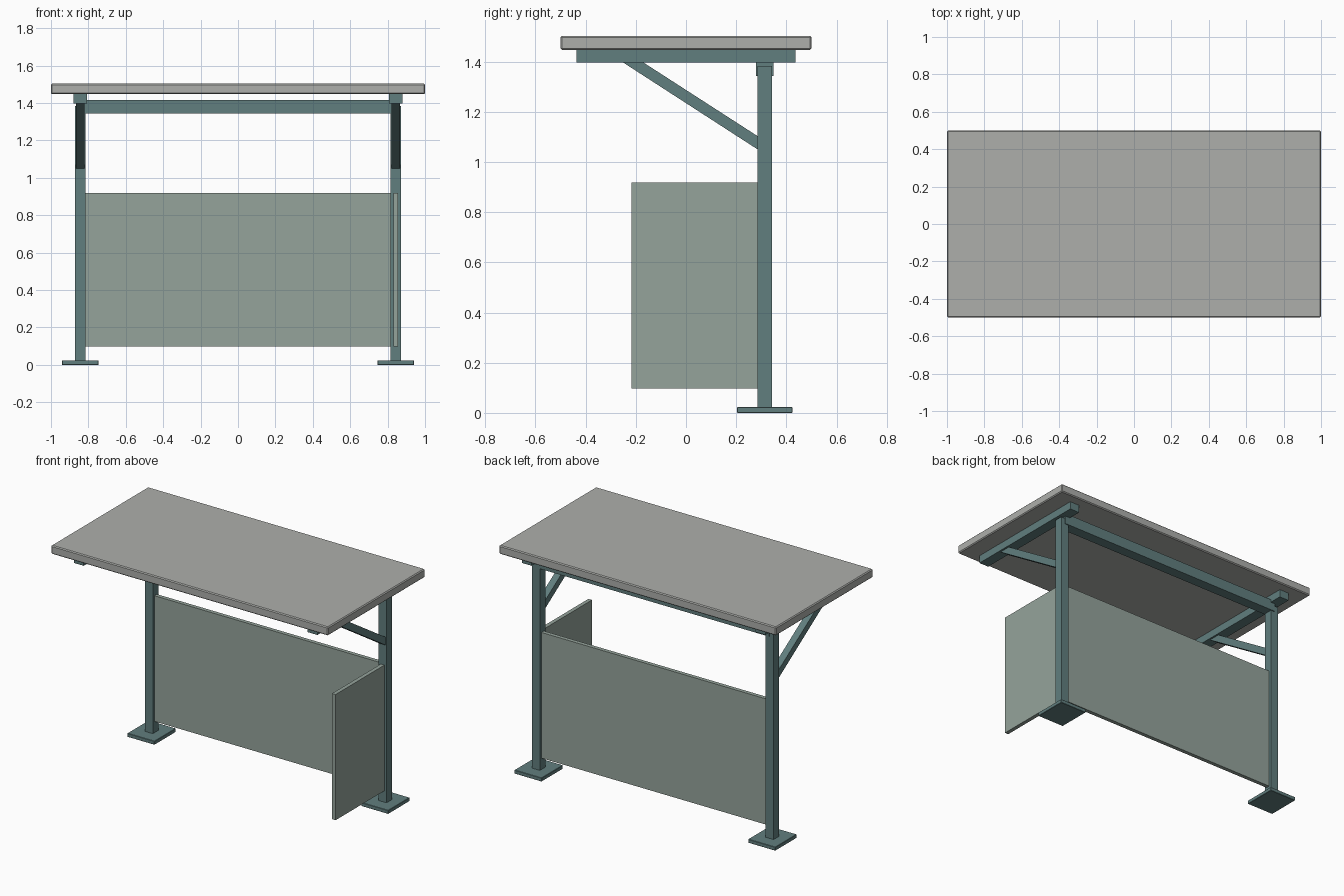
import bpy, bmesh

if "Cube" in bpy.data.objects:
    bpy.data.objects.remove(bpy.data.objects["Cube"])


def material(name, rgb):
    m = bpy.data.materials.new(name)
    m.diffuse_color = (*rgb, 1)
    m.use_nodes = True
    m.node_tree.nodes["Principled BSDF"].inputs["Base Color"].default_value = m.diffuse_color
    return m


STEEL = material("teal_steel", (0.12, 0.21, 0.21))
PANEL = material("panel_green_grey", (0.30, 0.37, 0.33))
ROOF = material("roof_grey", (0.42, 0.43, 0.41))


def prism(name, yz, x0, x1, mat, bevel=0):
    """Extrude a y-z profile from x0 to x1."""
    bm = bmesh.new()
    face = bm.faces.new([bm.verts.new((x0, y, z)) for y, z in yz])
    ext = bmesh.ops.extrude_face_region(bm, geom=[face])["geom"]
    bmesh.ops.translate(bm, vec=(x1 - x0, 0, 0),
                        verts=[v for v in ext if isinstance(v, bmesh.types.BMVert)])
    bmesh.ops.recalc_face_normals(bm, faces=bm.faces)
    mesh = bpy.data.meshes.new(name)
    bm.to_mesh(mesh)
    bm.free()
    mesh.materials.append(mat)
    ob = bpy.data.objects.new(name, mesh)
    bpy.context.collection.objects.link(ob)
    if bevel:
        mod = ob.modifiers.new("Bevel", "BEVEL")
        mod.width, mod.segments = bevel, 1
    return ob


def box(name, x, y, z, mat, bevel=0):
    prof = [(y[0], z[0]), (y[1], z[0]), (y[1], z[1]), (y[0], z[1])]
    return prism(name, prof, x[0], x[1], mat, bevel)


def around(c, width):
    return (c - width / 2, c + width / 2)


PX, PY = 0.8435, 0.314   # post centre

# roof slab
box("roof", (-1, 1), (-0.5, 0.5), (1.447, 1.503), ROOF, 0.006)

# the two cantilever frames
for side, s in (("left", -1), ("right", 1)):
    cx = s * PX
    box(side + "_base_plate", around(cx, 0.196), around(PY, 0.22), (0, 0.024), STEEL, 0.002)
    box(side + "_post", around(cx, 0.058), around(PY, 0.058), (0.02, 1.383), STEEL)
    box(side + "_roof_arm", around(cx, 0.07), (-0.436, 0.436), (1.396, 1.448), STEEL)
    brace = [(-0.251, 1.397), (-0.17, 1.397), (0.286, 1.103), (0.286, 1.05)]
    prism(side + "_brace", brace, *around(cx, 0.045), STEEL)

# rear beam joining the posts
box("rear_beam", (-PX, PX), around(PY, 0.07), (1.343, 1.415), STEEL)

# wind panels: full back, right side only
box("back_panel", (-0.816, 0.816), around(PY, 0.026), (0.098, 0.918), PANEL)
box("side_panel", around(PX, 0.026), (-0.217, 0.286), (0.098, 0.918), PANEL)
